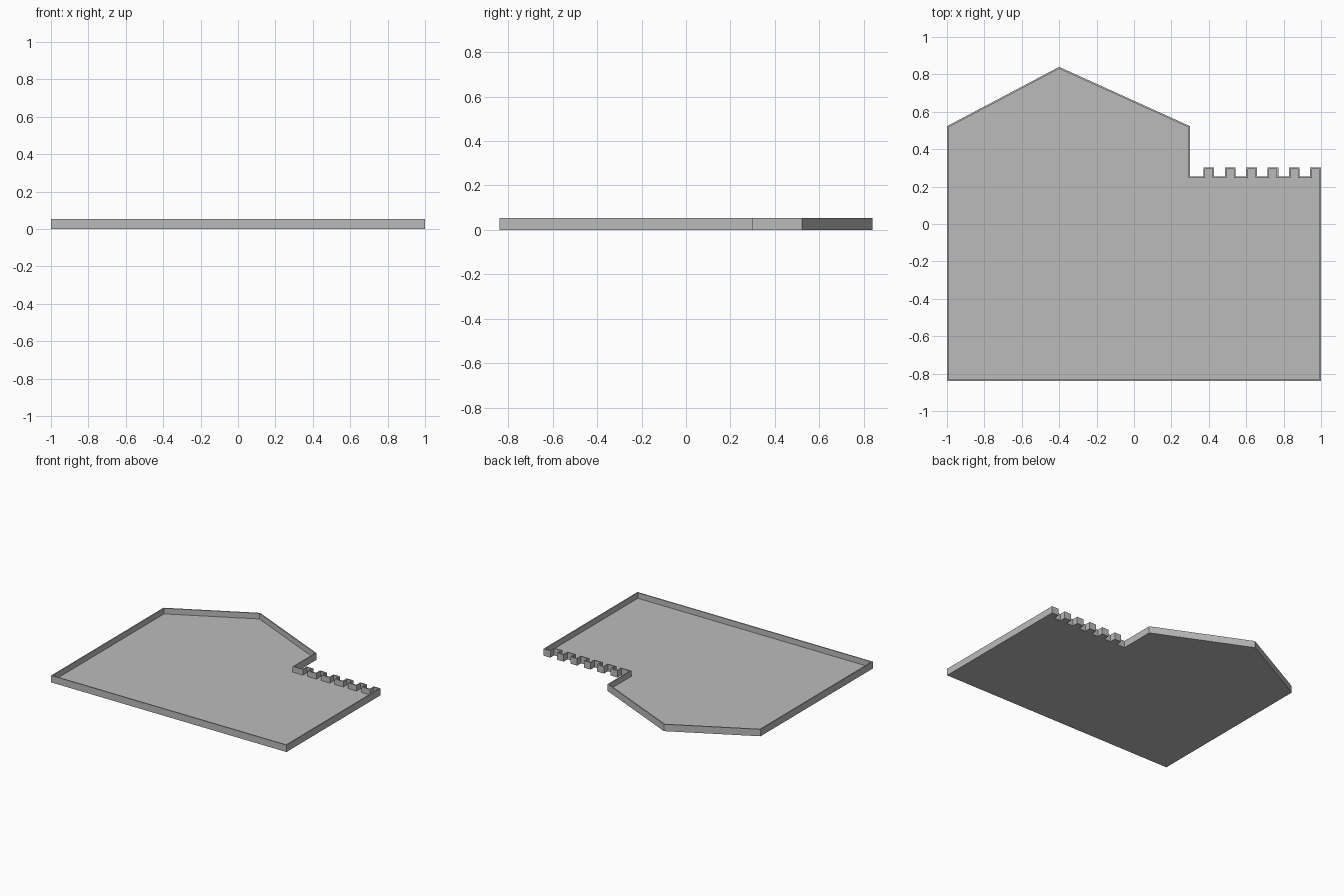
import bpy
import bmesh

HEIGHT = 0.053   # full wall height
FLOOR = 0.01     # floor thickness
WALL = 0.009     # wall thickness

cube = bpy.data.objects.get("Cube")
if cube:
    bpy.data.objects.remove(cube, do_unlink=True)

grey = bpy.data.materials.new("plain grey")
grey.use_nodes = True
colour = (0.5, 0.5, 0.5, 1)
grey.diffuse_color = colour
grey.node_tree.nodes["Principled BSDF"].inputs["Base Color"].default_value = colour


def castle_outline():
    """Counter-clockwise outline: gabled hall with a lower battlement wing."""
    pts = [(-1, -0.84), (1, -0.84)]
    # Battlements, from the outer corner back to the hall
    for i in reversed(range(6)):
        left = 0.371 + i * 0.1142
        right = left + 0.058
        if i == 5:
            right = 1
            pts += [(right, 0.302), (left, 0.302), (left, 0.255)]
        else:
            pts += [(right, 0.255), (right, 0.302), (left, 0.302), (left, 0.255)]
    # Gabled hall
    pts += [(0.3, 0.255), (0.3, 0.523), (-0.4, 0.84), (-1, 0.523)]
    return pts


# Solid slab
bm = bmesh.new()
base = bm.faces.new([bm.verts.new((x, y, 0)) for x, y in castle_outline()])
raised = bmesh.ops.extrude_face_region(bm, geom=[base], use_keep_orig=True)["geom"]
top_verts = [g for g in raised if isinstance(g, bmesh.types.BMVert)]
bmesh.ops.translate(bm, vec=(0, 0, HEIGHT), verts=top_verts)
bmesh.ops.recalc_face_normals(bm, faces=bm.faces)

# Rim, then the recessed floor inside it
top = next(f for f in bm.faces if all(v.co.z > FLOOR for v in f.verts))
bmesh.ops.inset_region(bm, faces=[top], thickness=WALL, use_even_offset=True,
                       use_boundary=True)
inner = bmesh.ops.extrude_face_region(bm, geom=[top])["geom"]
floor_verts = [g for g in inner if isinstance(g, bmesh.types.BMVert)]
bmesh.ops.translate(bm, vec=(0, 0, FLOOR - HEIGHT), verts=floor_verts)
if top.is_valid:
    bmesh.ops.delete(bm, geom=[top], context="FACES_ONLY")
bmesh.ops.recalc_face_normals(bm, faces=bm.faces)

mesh = bpy.data.meshes.new("castle_tray")
bm.to_mesh(mesh)
bm.free()
mesh.materials.append(grey)
tray = bpy.data.objects.new("castle_tray", mesh)
bpy.context.collection.objects.link(tray)
